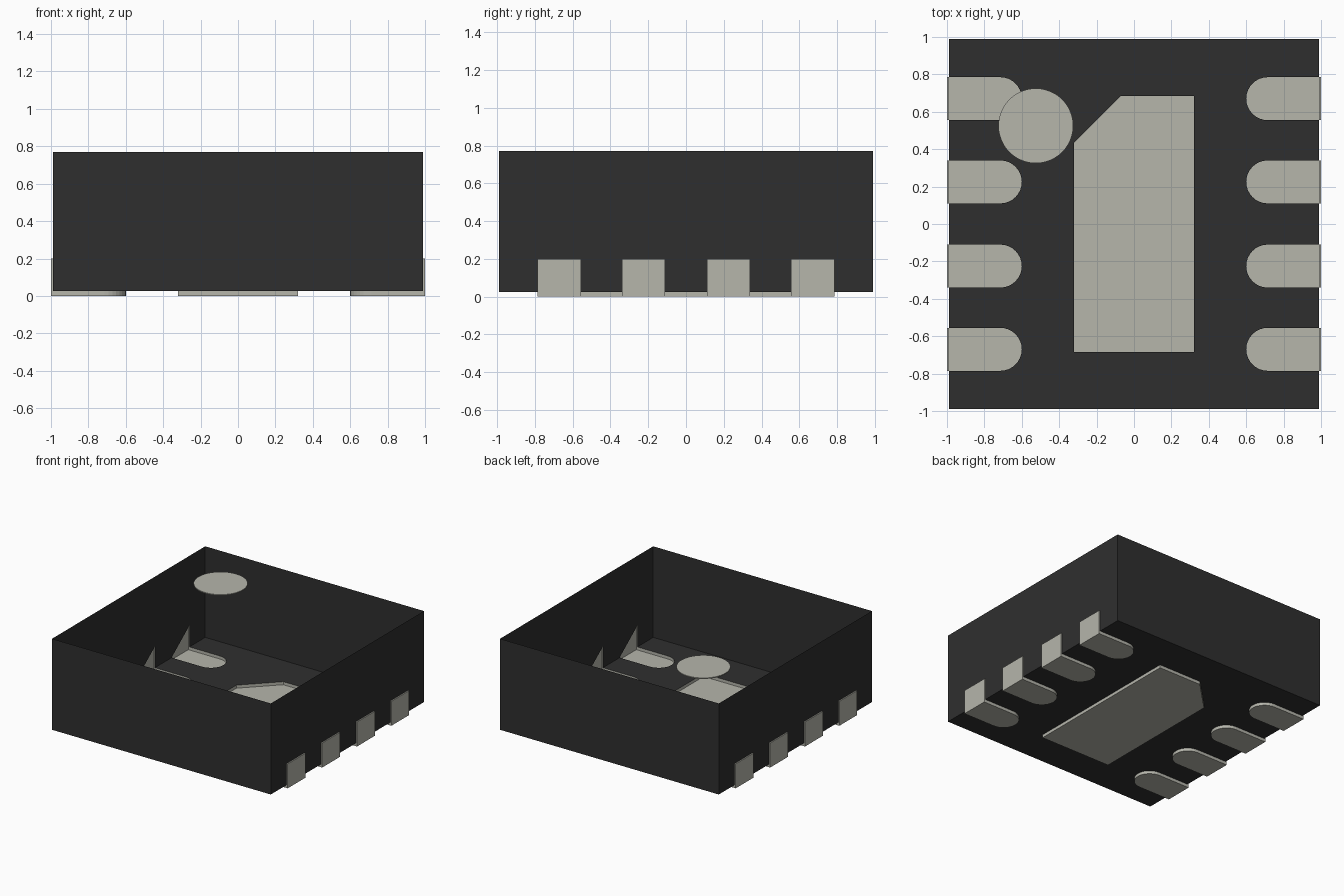
import bpy, bmesh, math
from mathutils import Vector

cube = bpy.data.objects.get("Cube")
if cube:
    bpy.data.objects.remove(cube, do_unlink=True)

HALF, FLOOR, TOP = 0.99, 0.025, 0.77      # body half width, underside, top
PAD_Y = (-0.67, -0.225, 0.225, 0.67)      # lead positions along each side
PAD_W, PAD_TOP, PAD_CENTRE = 0.115, 0.2, 0.715


def material(name, rgb):
    mat = bpy.data.materials.new(name)
    mat.use_nodes = True
    mat.diffuse_color = (*rgb, 1)
    mat.node_tree.nodes["Principled BSDF"].inputs["Base Color"].default_value = (*rgb, 1)
    return mat


black = material("black plastic", (0.028, 0.028, 0.028))
metal = material("dull silver", (0.465, 0.465, 0.41))


def finish(bm, name, mat):
    mesh = bpy.data.meshes.new(name)
    bm.to_mesh(mesh)
    bm.free()
    mesh.materials.append(mat)
    obj = bpy.data.objects.new(name, mesh)
    bpy.context.collection.objects.link(obj)
    return obj


def face(bm, points):
    return bm.faces.new([bm.verts.new(p) for p in points])


def tray(bm, outline, closed=True):
    """Flat underside at z = 0 with a rim rising to the body floor."""
    face(bm, [(x, y, 0) for x, y in reversed(outline)])
    pairs = list(zip(outline, outline[1:] + outline[:1]))
    for (ax, ay), (bx, by) in pairs if closed else pairs[:-1]:
        face(bm, [(ax, ay, 0), (bx, by, 0), (bx, by, FLOOR), (ax, ay, FLOOR)])


def capsule(y):
    """Round-ended lead footprint on the +x side, counter-clockwise."""
    arc = [math.radians(90 + 180 * i / 16) for i in range(17)]
    return ([(HALF, y + PAD_W)]
            + [(PAD_CENTRE + PAD_W * math.cos(a), y + PAD_W * math.sin(a)) for a in arc]
            + [(HALF, y - PAD_W)])


# Thermal pad with one chamfered corner
thermal = [(-0.32, -0.685), (0.32, -0.685), (0.32, 0.685), (-0.07, 0.685), (-0.32, 0.435)]
bm = bmesh.new()
tray(bm, thermal)
bmesh.ops.remove_doubles(bm, verts=bm.verts, dist=1e-5)
finish(bm, "thermal_pad", metal)

# Leads: rounded foot plus a shallow plate on the side wall
for side, turn in (("left", 0), ("right", math.pi)):
    for i, y in enumerate(PAD_Y):
        bm = bmesh.new()
        tray(bm, capsule(y), closed=False)
        a, b = y - PAD_W, y + PAD_W
        frame = [(a, 0), (b, 0), (b, PAD_TOP), (a, PAD_TOP)]
        face(bm, [(1, u, z) for u, z in frame])
        for (u, z), (v, w) in zip(frame, frame[1:] + frame[:1]):
            face(bm, [(HALF, u, z), (HALF, v, w), (1, v, w), (1, u, z)])
        bmesh.ops.remove_doubles(bm, verts=bm.verts, dist=1e-5)
        lead = finish(bm, f"{side}_lead_{i + 1}", metal)
        lead.rotation_euler.z = turn

# Open-topped body: floor with cutouts for the feet
bm = bmesh.new()
half_outline = [(HALF, HALF)]
for y in reversed(PAD_Y):
    half_outline += capsule(y)
half_outline.append((HALF, -HALF))
outline = half_outline + [(-x, -y) for x, y in half_outline]
edges = []
for loop in (outline, thermal):
    verts = [bm.verts.new((x, y, FLOOR)) for x, y in loop]
    edges += [bm.edges.new(p) for p in zip(verts, verts[1:] + verts[:1])]
bmesh.ops.triangle_fill(bm, use_beauty=True, edges=edges, normal=Vector((0, 0, -1)))
for f in bm.faces:
    f.normal_update()
    if f.normal.z > 0:
        f.normal_flip()

# Plain end walls and side walls notched for the lead plates
for s in (1, -1):
    face(bm, [(-s * HALF, -s * HALF, FLOOR), (s * HALF, -s * HALF, FLOOR),
              (s * HALF, -s * HALF, TOP), (-s * HALF, -s * HALF, TOP)])
    profile = [(-HALF, FLOOR)]
    for y in PAD_Y:
        a, b = y - PAD_W, y + PAD_W
        profile += [(a, FLOOR), (a, PAD_TOP), (b, PAD_TOP), (b, FLOOR)]
    profile += [(HALF, FLOOR), (HALF, TOP), (-HALF, TOP)]
    wall = face(bm, [(s * HALF, s * y, z) for y, z in profile])
    bmesh.ops.triangulate(bm, faces=[wall])
bmesh.ops.remove_doubles(bm, verts=bm.verts, dist=1e-5)
finish(bm, "body_shell", black)

# Round marker level with the top rim
bm = bmesh.new()
bmesh.ops.create_cone(bm, cap_ends=True, segments=48, radius1=0.2, radius2=0.2, depth=0.008)
bmesh.ops.translate(bm, verts=bm.verts, vec=(-0.525, 0.525, TOP - 0.004))
finish(bm, "corner_marker", metal)
